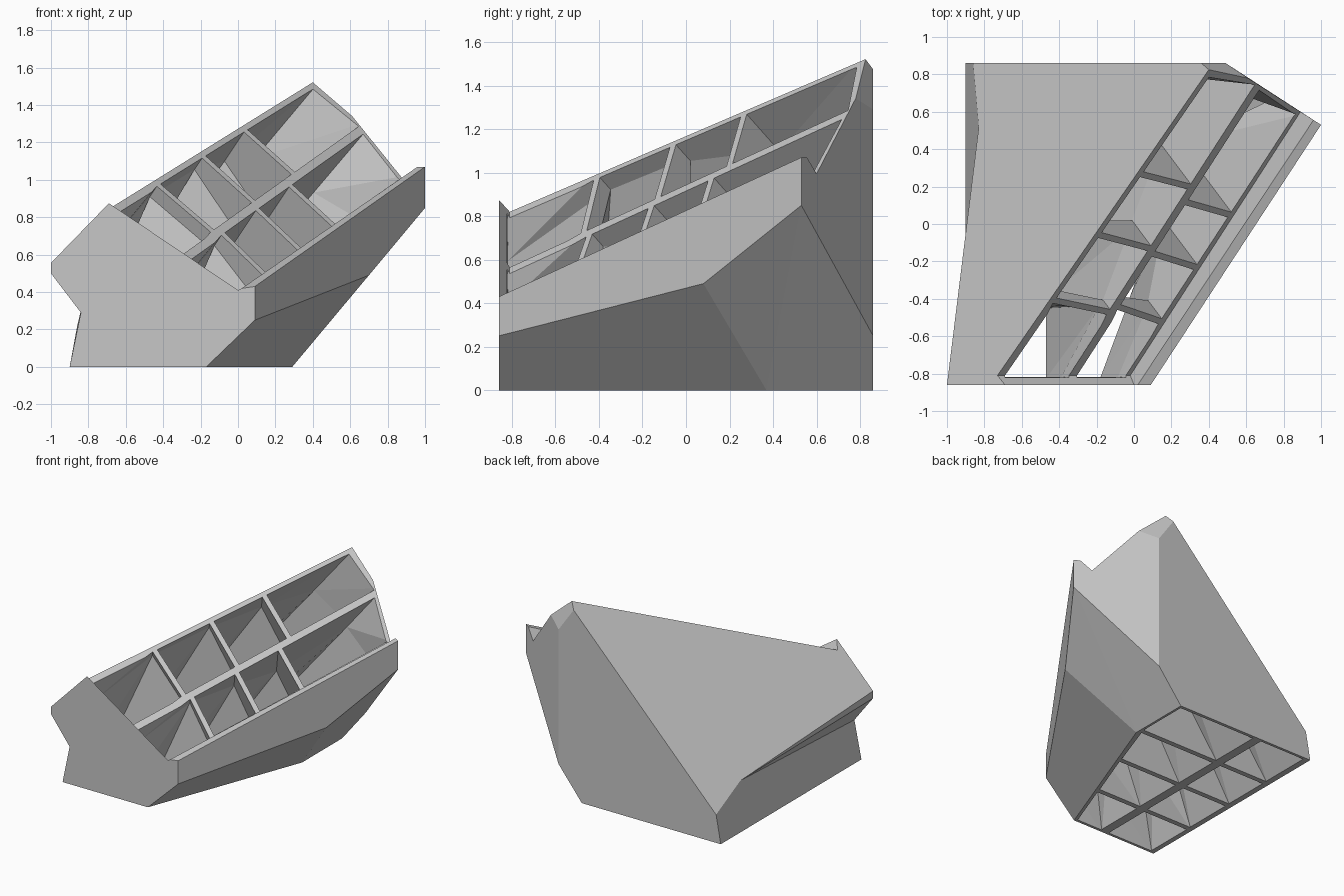
import bpy, bmesh
from mathutils import Vector

cube = bpy.data.objects.get("Cube")
if cube:
    bpy.data.objects.remove(cube, do_unlink=True)

grey = bpy.data.materials.new("plain_grey")
grey.use_nodes = True
grey.diffuse_color = (0.57, 0.57, 0.57, 1)
grey.node_tree.nodes["Principled BSDF"].inputs["Base Color"].default_value = grey.diffuse_color

FRONT, BACK = -0.86, 0.86
RIM_FRONT = -0.81
RIM_NORMAL = Vector((0.667, -0.89, 1))


def rim_point(x, y):
    """Point on the tilted plane of the upper opening."""
    return Vector((x, y, 0.82 - 0.667 * (x + 0.73) + 0.89 * (y - RIM_FRONT)))


def make_object(name, bm):
    bmesh.ops.recalc_face_normals(bm, faces=bm.faces)
    mesh = bpy.data.meshes.new(name)
    bm.to_mesh(mesh)
    bm.free()
    mesh.materials.append(grey)
    obj = bpy.data.objects.new(name, mesh)
    bpy.context.collection.objects.link(obj)
    return obj


# Outer body: named corners joined into flat panels
corners = {
    # base outline
    "base_front_left": (-0.9, FRONT, 0), "base_front_right": (-0.17, FRONT, 0),
    "base_side": (0.29, 0.37, 0), "base_back_right": (0.29, BACK, 0),
    "base_back_left": (-0.9, BACK, 0),
    # notch under the sloping side
    "notch_front": (-0.84, FRONT, 0.29), "notch_end": (-0.83, 0.52, 0.344),
    "tip_low": (-1, FRONT, 0.5), "tip_high": (-1, FRONT, 0.556),
    "slope_back": (-0.86, BACK, 0.218),
    # flared side
    "flare_front": (0.09, FRONT, 0.25), "flare_mid": (0.7, 0.08, 0.49),
    "flare_back": (1, 0.53, 0.85), "back_knee": (0.49, BACK, 0.25),
    # lip beside the opening
    "lip_front": (0.09, FRONT, 0.43), "lip_back": (1, 0.53, 1.07),
    "lip_in_front": (0.02, FRONT, 0.42), "lip_in_back": (0.96, 0.556, 1.07),
    # crest around the opening
    "crest_front": (-0.69, FRONT, 0.875), "crest_low": (0, FRONT, 0.41),
    "crest_back": (0.36, BACK, 1.475), "crest_side": (0.49, BACK, 1.29),
    "rim_a": rim_point(-0.73, RIM_FRONT), "rim_b": rim_point(0.4, 0.825),
    "rim_c": rim_point(0.61, 0.78), "rim_d": rim_point(0.89, 0.6),
    "rim_e": rim_point(-0.02, RIM_FRONT),
}
panels = [
    "base_front_left base_front_right base_side base_back_right base_back_left",
    "base_front_left notch_front tip_low tip_high crest_front crest_low "
    "lip_in_front lip_front flare_front base_front_right",
    "base_front_left base_back_left slope_back notch_end notch_front",
    "notch_front notch_end tip_low",
    "tip_low notch_end tip_high",
    "tip_high notch_end slope_back crest_back rim_b rim_a crest_front",
    "crest_front rim_a rim_e crest_low",
    "rim_a rim_b rim_c rim_d rim_e",
    "rim_e rim_d lip_in_back lip_in_front crest_low",
    "lip_in_front lip_in_back lip_back lip_front",
    "flare_front lip_front lip_back flare_back flare_mid",
    "base_front_right flare_front flare_mid base_side",
    "base_side flare_mid flare_back",
    "base_side flare_back back_knee base_back_right",
    "back_knee flare_back lip_back lip_in_back rim_d rim_c crest_side",
    "base_back_right back_knee crest_side crest_back slope_back base_back_left",
    "crest_back crest_side rim_c rim_b",
]
bm = bmesh.new()
verts = {name: bm.verts.new(co) for name, co in corners.items()}
for panel in panels:
    bm.faces.new([verts[name] for name in panel.split()])
body = make_object("duct_body", bm)


# Straight guide lines for the long bars of the upper grille
def guide(x_start, slope):
    return lambda y: x_start + slope * (y - RIM_FRONT)


def base_edge(y):
    return min(-0.2 + 0.374 * (y - FRONT), 0.26)


# Each column: left guide, its stations, right guide, its stations, base limits
columns = [
    (guide(-0.7, 0.69), (-0.81, -0.41, -0.06, 0.265, 0.795),
     guide(-0.357, 0.645), (-0.81, -0.47, -0.13, 0.2, 0.755),
     lambda y: -0.87, lambda y: -0.48),
    (guide(-0.315, 0.645), (-0.81, -0.445, -0.16, 0.115, 0.725),
     guide(-0.05, 0.652), (-0.81, -0.52, -0.23, 0.05, 0.595),
     lambda y: -0.41, base_edge),
]
base_stations = (-0.84, -0.43, 0, 0.41, 0.84)


def span(stations, i, bar):
    """Near and far limits of cell i, leaving half a bar at inner stations."""
    near = stations[i] + (bar if i > 0 else 0)
    far = stations[i + 1] - (bar if i < len(stations) - 2 else 0)
    return near, far


def duct_edge(bm, x_base, y_base, x_top, y_top, outer):
    """One duct corner line: base, bend and top vertices."""
    low = Vector((x_base, y_base, -0.02))
    top = rim_point(x_top, y_top)
    if outer:
        bend = top.lerp(low, 0.25)
    else:
        # leave the opening squarely until level with the base bar
        bend = top - RIM_NORMAL * (max(y_base - y_top, 0.05) / 0.89)
    high = top + RIM_NORMAL * 0.013
    return [bm.verts.new(p) for p in (low, bend, high)]


# Eight bent ducts running from the base grille to the upper grille
bm = bmesh.new()
for left, left_st, right, right_st, base_left, base_right in columns:
    for i in range(4):
        line = {}
        for end in (0, 1):
            outer = i + end in (0, 4)
            y_base = span(base_stations, i, 0.02)[end]
            for side, top, stations, base in (("l", left, left_st, base_left),
                                              ("r", right, right_st, base_right)):
                y = span(stations, i, 0.014)[end]
                line[side, end] = duct_edge(bm, base(y_base), y_base, top(y), y, outer)
        ring = [line[k] for k in (("l", 0), ("r", 0), ("r", 1), ("l", 1))]
        bm.faces.new([corner[0] for corner in ring])
        bm.faces.new([corner[2] for corner in ring])
        # same diagonal on facing walls keeps the bars even
        for a, b in ((0, 1), (3, 2), (0, 3), (1, 2)):
            a, b = ring[a], ring[b]
            for n in (0, 1):
                bm.faces.new((a[n], b[n], b[n + 1]))
                bm.faces.new((a[n], b[n + 1], a[n + 1]))
cutter = make_object("duct_cutter", bm)
cutter.hide_render = True

# Cut the ducts out of the body
cut = body.modifiers.new("ducts", "BOOLEAN")
cut.operation = "DIFFERENCE"
cut.solver = "EXACT"
cut.use_self = True
cut.object = cutter
bpy.context.view_layer.objects.active = body
body.select_set(True)
bpy.ops.object.modifier_apply(modifier=cut.name)
bpy.data.objects.remove(cutter, do_unlink=True)
